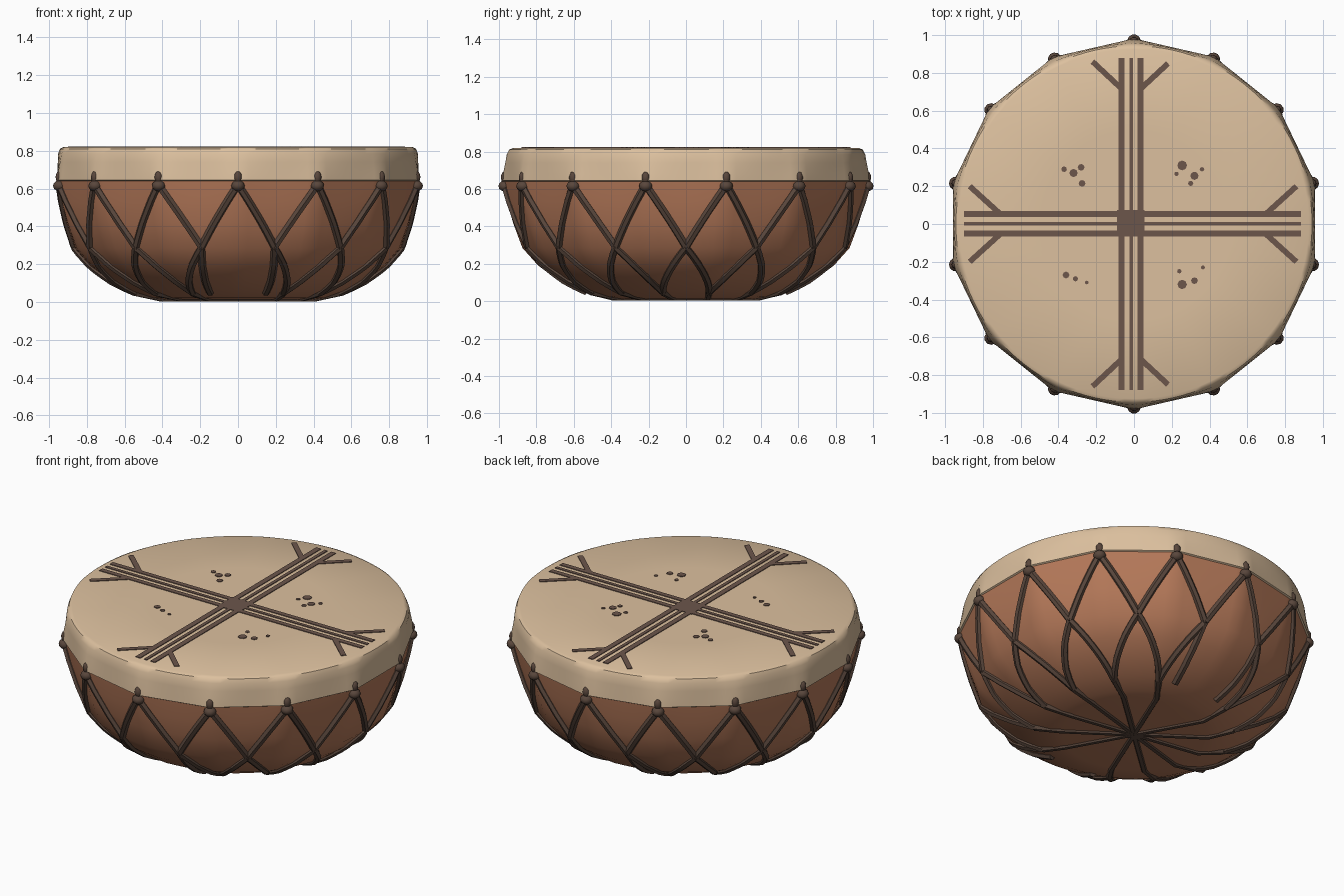
import bpy, bmesh, math
from mathutils import Vector

if "Cube" in bpy.data.objects:
    bpy.data.objects.remove(bpy.data.objects["Cube"])

N = 14                      # lacing points round the rim
STEP = 2 * math.pi / N
SEG = N * 8


def material(name, rgb):
    m = bpy.data.materials.new(name)
    m.diffuse_color = (*rgb, 1)
    m.use_nodes = True
    m.node_tree.nodes["Principled BSDF"].inputs["Base Color"].default_value = m.diffuse_color
    return m


HIDE = material("pale hide", (0.72, 0.53, 0.345))
CLAY = material("terracotta", (0.46, 0.19, 0.10))
CORD = material("dark cord", (0.10, 0.062, 0.045))
PAINT = material("brown paint", (0.15, 0.092, 0.071))

# profile rows: radius, height, strength of pull towards the lacing points
PROFILE = [(0.0, 0.012, 0), (0.40, 0.012, 0), (0.47, 0.022, 0.1), (0.58, 0.058, 0.2),
           (0.69, 0.115, 0.3), (0.79, 0.19, 0.4), (0.875, 0.285, 0.5),
           (0.925, 0.42, 0.7), (0.955, 0.53, 0.9), (0.973, 0.64, 1.0)]
SKIN = [(0.973, 0.64, 1.0), (0.982, 0.645, 1.0), (0.978, 0.68, 0.9), (0.966, 0.74, 0.5),
        (0.958, 0.785, 0.25), (0.945, 0.81, 0.1), (0.925, 0.819, 0), (0.5, 0.819, 0), (0, 0.819, 0)]


def pull(a):
    """Ratio of a straight-sided 14-gon to its circle; front (-y) is a point."""
    d = (a + math.pi / 2) % STEP - STEP / 2
    return math.cos(STEP / 2) / math.cos(d)


def point(a, r, z, k):
    r *= 1 - k * (1 - pull(a))
    return Vector((r * math.cos(a), r * math.sin(a), z))


def mesh_object(name, bm, mat, angle=40):
    bmesh.ops.recalc_face_normals(bm, faces=bm.faces)
    me = bpy.data.meshes.new(name)
    bm.to_mesh(me)
    bm.free()
    ob = bpy.data.objects.new(name, me)
    bpy.context.collection.objects.link(ob)
    me.materials.append(mat)
    if angle:
        bpy.ops.object.select_all(action='DESELECT')
        bpy.context.view_layer.objects.active = ob
        ob.select_set(True)
        bpy.ops.object.shade_smooth_by_angle(angle=math.radians(angle))
    return ob


def lathe(name, rows, mat):
    bm = bmesh.new()
    rings = []
    for r, z, k in rows:
        if r == 0:
            rings.append([bm.verts.new((0, 0, z))] * SEG)
        else:
            rings.append([bm.verts.new(point(2 * math.pi * i / SEG - math.pi / 2, r, z, k))
                          for i in range(SEG)])
    for p, q in zip(rings, rings[1:]):
        for i in range(SEG):
            j = (i + 1) % SEG
            bm.faces.new(list(dict.fromkeys((p[i], p[j], q[j], q[i]))))
    return mesh_object(name, bm, mat)


lathe("drum_bowl", PROFILE, CLAY)
lathe("drum_skin", SKIN, HIDE)


def on_bowl(a, z):
    for (r0, z0, k0), (r1, z1, k1) in zip(PROFILE[1:], PROFILE[2:]):
        if z <= z1:
            t = max(0, (z - z0) / (z1 - z0))
            return point(a, r0 + (r1 - r0) * t, z, k0 + (k1 - k0) * t)
    return point(a, 0.973, z, 1)


# cords laid over the bowl surface
cu = bpy.data.curves.new("lacing", 'CURVE')
cu.dimensions = '3D'
cu.bevel_depth = 0.021
cu.bevel_resolution = 1
cu.use_fill_caps = True


def cord(pts):
    s = cu.splines.new('POLY')
    s.points.add(len(pts) - 1)
    for sp, p in zip(s.points, pts):
        sp.co = (p[0], p[1], max(p[2], 0.021), 1)


def strand(a0, z0, a1, z1, n=8):
    cord([on_bowl(a0 + (a1 - a0) * i / n, z0 + (z1 - z0) * i / n) for i in range(n + 1)])


for i in range(N):
    a = i * STEP - math.pi / 2
    plain = i in (0, N // 2)
    for s in (-1, 1):
        strand(a, 0.62, a + s * STEP / 2, 0.29)
        if plain:       # front and back: straight drop from the crossing
            strand(a + s * STEP / 2, 0.29, a + s * STEP * 0.6, 0.05)
        else:           # crossing cords close the lower diamonds
            strand(a + s * STEP / 2, 0.29, a, 0.05)
    if not plain:
        p = on_bowl(a, 0.05)
        q = on_bowl(a + 0.06, 0.014)
        cord([p, q, Vector((q.x * 0.5, q.y * 0.5, 0)), Vector((0, 0, 0))])

tmp = bpy.data.objects.new("lacing_curve", cu)
bpy.context.collection.objects.link(tmp)
me = bpy.data.meshes.new_from_object(tmp.evaluated_get(bpy.context.evaluated_depsgraph_get()))
bpy.data.objects.remove(tmp)
bm = bmesh.new()
bm.from_mesh(me)
mesh_object("lacing", bm, CORD)

# knots where the cords pass through the skin
bm = bmesh.new()
for i in range(N):
    a = i * STEP - math.pi / 2
    for r, z, w, h in ((0.968, 0.615, 0.036, 0.03), (0.968, 0.66, 0.022, 0.035)):
        vs = bmesh.ops.create_icosphere(bm, subdivisions=2, radius=1)["verts"]
        for v in vs:
            v.co = Vector((v.co.x * w * math.cos(a) - v.co.y * w * math.sin(a) + r * math.cos(a),
                           v.co.x * w * math.sin(a) + v.co.y * w * math.cos(a) + r * math.sin(a),
                           v.co.z * h + z))
mesh_object("knots", bm, CORD)

# painted cross on the skin, as thin plates
bm = bmesh.new()


def stripe(x0, y0, x1, y1, w):
    p, q = Vector((x0, y0, 0)), Vector((x1, y1, 0))
    d = (q - p).normalized()
    n = Vector((-d.y, d.x, 0)) * w / 2
    lo = [bm.verts.new(c + Vector((0, 0, 0.816))) for c in (p - n, q - n, q + n, p + n)]
    hi = [bm.verts.new(v.co + Vector((0, 0, 0.007))) for v in lo]
    bm.faces.new(hi)
    bm.faces.new(lo[::-1])
    for i in range(4):
        j = (i + 1) % 4
        bm.faces.new((lo[i], lo[j], hi[j], hi[i]))


for x, w in ((-0.066, 0.033), (-0.015, 0.02), (0.035, 0.032)):
    stripe(x, -0.88, x, 0.88, w)
for y, w in ((0.053, 0.03), (0.001, 0.02), (-0.05, 0.03)):
    stripe(-0.90, y, 0.885, y, w)
stripe(-0.09, 0.003, 0.055, 0.003, 0.14)
for s in (-1, 1):       # forked ends
    stripe(-0.22, s * 0.86, -0.07, s * 0.72, 0.03)
    stripe(0.18, s * 0.85, 0.04, s * 0.72, 0.03)
    stripe(-0.87, s * 0.20, -0.71, s * 0.055, 0.03)
    stripe(0.86, s * 0.20, 0.70, s * 0.055, 0.03)
mesh_object("painted_cross", bm, PAINT, 0)

# small painted marks in the quarters
bm = bmesh.new()
MARKS = [(-0.32, 0.27, 0.022), (-0.28, 0.30, 0.018), (-0.275, 0.215, 0.018), (-0.37, 0.29, 0.015),
         (0.255, 0.31, 0.026), (0.32, 0.255, 0.022), (0.36, 0.29, 0.012), (0.30, 0.215, 0.014),
         (0.225, 0.265, 0.012), (0.255, -0.32, 0.025), (0.32, -0.30, 0.018), (0.365, -0.23, 0.011),
         (0.24, -0.25, 0.012), (-0.36, -0.27, 0.018), (-0.31, -0.29, 0.014), (-0.25, -0.31, 0.01)]
for x, y, r in MARKS:
    vs = bmesh.ops.create_cone(bm, cap_ends=True, segments=8, radius1=r, radius2=r, depth=0.007)["verts"]
    bmesh.ops.translate(bm, verts=vs, vec=(x, y, 0.8195))
mesh_object("painted_marks", bm, PAINT, 0)
